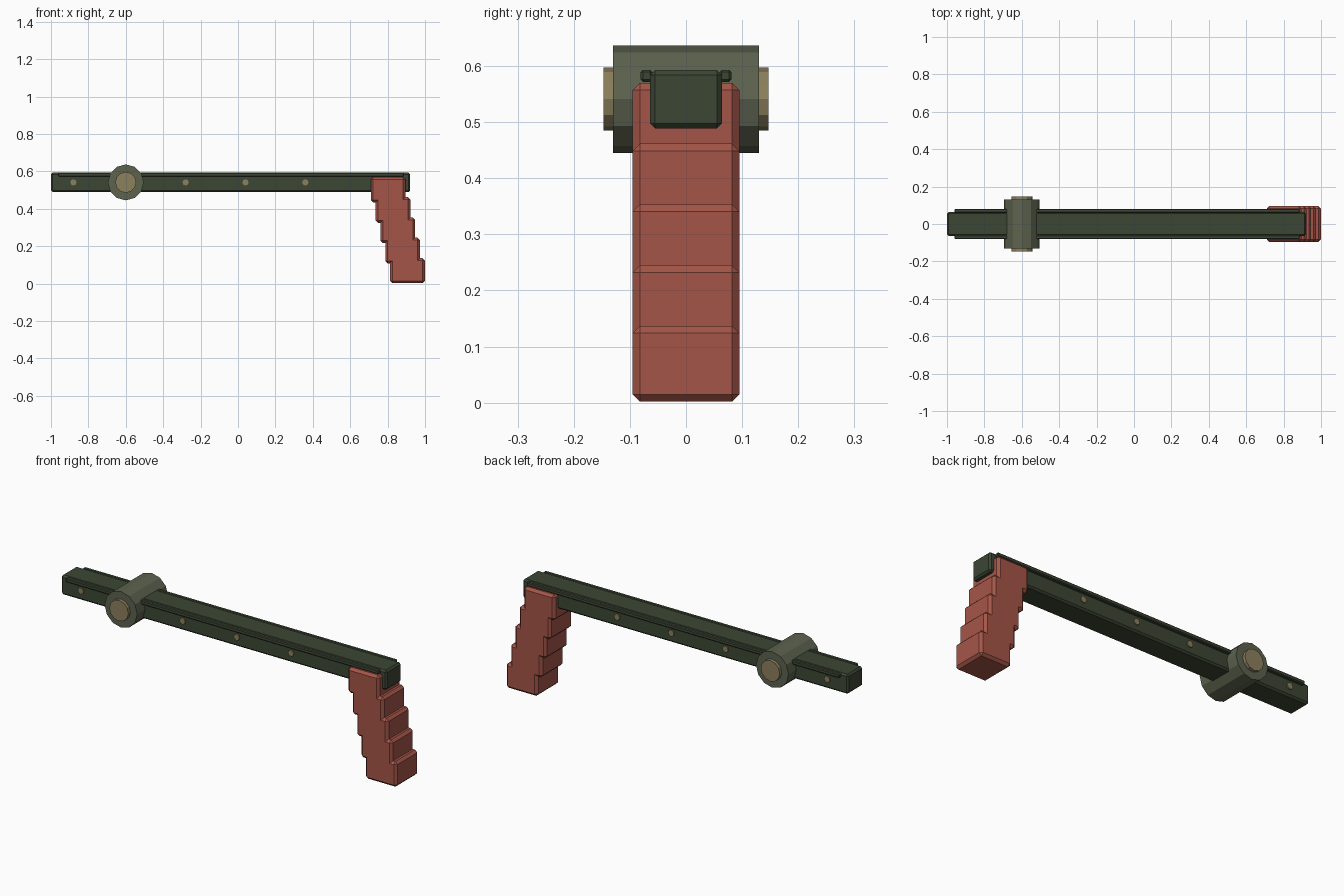
import bpy, bmesh, math
from mathutils import Matrix

if "Cube" in bpy.data.objects:
    bpy.data.objects.remove(bpy.data.objects["Cube"])


def material(name, rgb):
    m = bpy.data.materials.new(name)
    m.diffuse_color = (*rgb, 1)
    m.use_nodes = True
    m.node_tree.nodes["Principled BSDF"].inputs["Base Color"].default_value = m.diffuse_color
    return m


DARK = material("dark_green", (0.045, 0.061, 0.034))
OLIVE = material("olive_grey", (0.107, 0.122, 0.076))
BRASS = material("dull_brass", (0.262, 0.216, 0.107))
RED = material("brick_red", (0.376, 0.091, 0.065))


def finish(bm, name, mat):
    me = bpy.data.meshes.new(name)
    bm.to_mesh(me)
    bm.free()
    me.materials.append(mat)
    ob = bpy.data.objects.new(name, me)
    bpy.context.collection.objects.link(ob)


def box(name, x, y, z, bevel, mat):
    """Chamfered box given as (min, max) ranges."""
    bm = bmesh.new()
    bmesh.ops.create_cube(bm, size=1)
    for v in bm.verts:
        v.co = [r[0] + (c + 0.5) * (r[1] - r[0]) for r, c in zip((x, y, z), v.co)]
    bmesh.ops.bevel(bm, geom=bm.edges[:], offset=bevel, segments=1,
                    profile=0.5, affect='EDGES')
    finish(bm, name, mat)


def cylinder(name, x, z, y0, y1, r, sides, mat):
    """Cylinder along y."""
    bm = bmesh.new()
    bmesh.ops.create_cone(bm, cap_ends=True, segments=sides, radius1=r, radius2=r,
                          depth=y1 - y0,
                          matrix=Matrix.Translation((x, (y0 + y1) / 2, z))
                          @ Matrix.Rotation(math.pi / 2, 4, 'X'))
    finish(bm, name, mat)


MID = 0.541

# Long bar with a thin rail along each upper edge
box("bar", (-1, 0.92), (-0.064, 0.064), (0.489, 0.593), 0.009, DARK)
for side, s in (("front", -1), ("back", 1)):
    box("rail_" + side, (-0.96, 0.885), sorted((0.06 * s, 0.081 * s)),
        (0.572, 0.593), 0.004, DARK)

# Cross drum with a brass cap at each end
cylinder("drum", -0.6, MID, -0.13, 0.13, 0.096, 12, OLIVE)
for side, s in (("front", -1), ("back", 1)):
    cylinder("drum_cap_" + side, -0.6, MID, *sorted((0.125 * s, 0.147 * s)),
             0.056, 12, BRASS)
    # Rivets along the bar
    for i, x in enumerate((-0.88, -0.28, 0.04, 0.36)):
        cylinder(f"rivet_{side}_{i}", x, MID, *sorted((0.05 * s, 0.070 * s)),
                 0.017, 8, BRASS)

# Stepped grip made of overlapping chamfered blocks
for i in range(5):
    x = 0.803 + 0.0258 * i
    top = 0.570 - 0.1083 * i
    bottom = 0.002 if i == 4 else top - 0.137
    box(f"grip_block_{i}", (x - 0.093, x + 0.093), (-0.095, 0.095),
        (max(bottom, 0), top), 0.013, RED)
